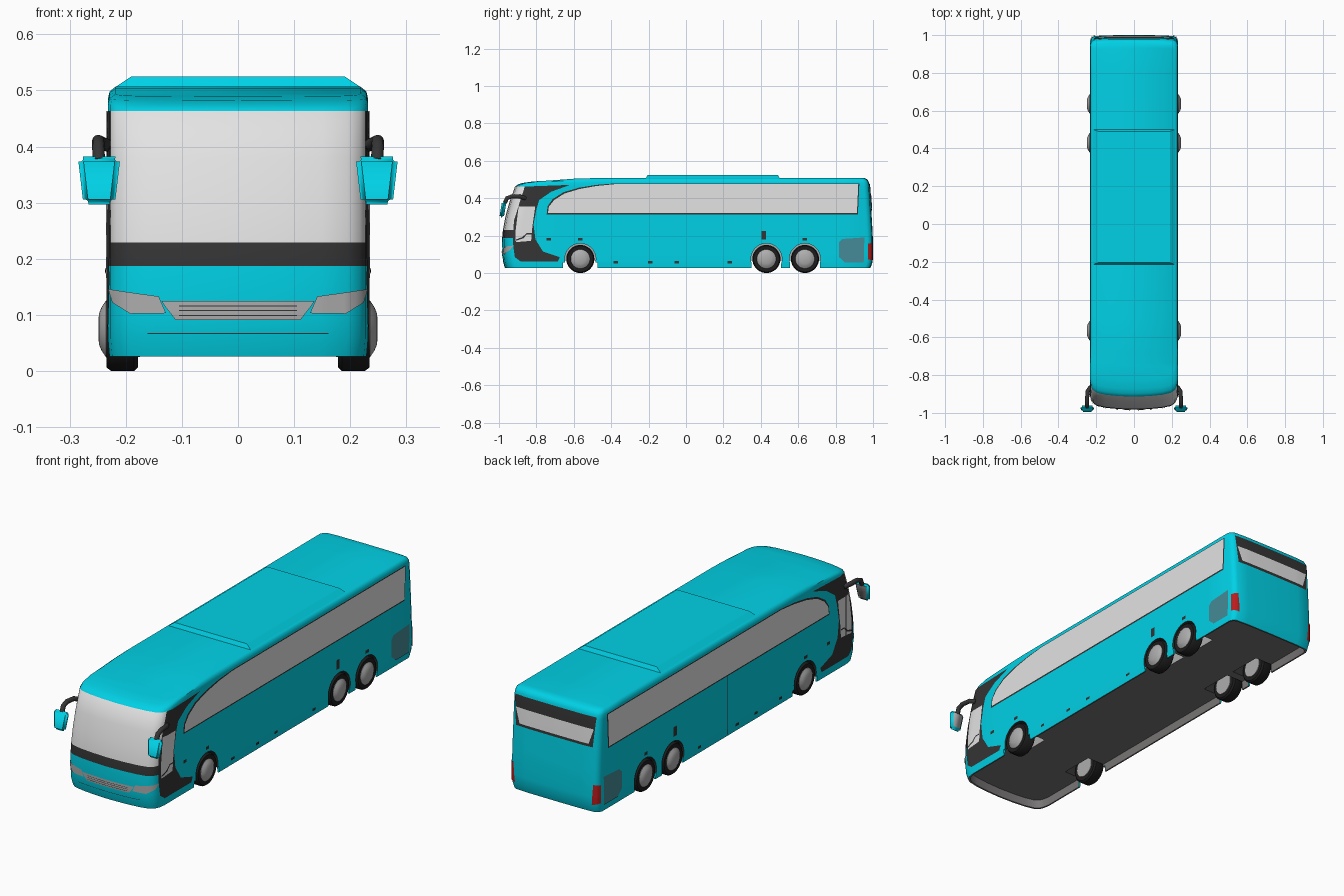
import bpy, bmesh, math
from mathutils import Vector

cube = bpy.data.objects.get("Cube")
if cube:
    bpy.data.objects.remove(cube, do_unlink=True)


def material(name, r, g, b):
    m = bpy.data.materials.new(name)
    m.diffuse_color = (r, g, b, 1)
    m.use_nodes = True
    m.node_tree.nodes["Principled BSDF"].inputs["Base Color"].default_value = (r, g, b, 1)
    return m


TEAL = material("teal paint", 0, 0.64, 0.79)
GLASS = material("pale glass", 0.77, 0.77, 0.77)
BLACK = material("black trim", 0.035, 0.035, 0.035)
FLOOR = material("underside grey", 0.19, 0.18, 0.18)
TYRE = material("tyre rubber", 0.012, 0.012, 0.012)
GREY = material("lamp grey", 0.42, 0.42, 0.42)
VENT = material("vent grey teal", 0.06, 0.26, 0.31)
RED = material("tail red", 0.5, 0.012, 0.012)


def smooth(ob, angle):
    bpy.ops.object.select_all(action="DESELECT")
    ob.select_set(True)
    bpy.context.view_layer.objects.active = ob
    bpy.ops.object.shade_smooth_by_angle(angle=math.radians(angle))


def finish(bm, name, mats, angle=40):
    me = bpy.data.meshes.new(name)
    bm.to_mesh(me)
    bm.free()
    for m in mats:
        me.materials.append(m)
    ob = bpy.data.objects.new(name, me)
    bpy.context.collection.objects.link(ob)
    smooth(ob, angle)
    return ob


def lerp(table, t):
    if t <= table[0][0]:
        return table[0][1]
    for (a, va), (b, vb) in zip(table, table[1:]):
        if t <= b:
            return va + (vb - va) * (t - a) / (b - a)
    return table[-1][1]


# Body guides: rings (height, inset, nose y, tail y) and corner rounding (x, setback)
RINGS = [(.026, .003, -.968, .986), (.06, 0, -.978, .998), (.1, 0, -.982, 1), (.187, 0, -.983, .999),
         (.229, 0, -.979, .997), (.3, 0, -.966, .993), (.38, 0, -.944, .988), (.463, 0, -.914, .982),
         (.484, 0, -.898, .979), (.498, .003, -.873, .972), (.507, .014, -.82, .957)]
RECESS = [(.066, .012, -.958, .976), (.026, .01, -.96, .978)]
NOSE = [(0, 0), (.08, .003), (.15, .01), (.195, .02), (.217, .035), (.227, .055), (.232, .085)]
TAIL = [(0, 0), (.15, .001), (.21, .005), (.224, .013), (.232, .03)]
SAG = [(-.9, .022), (-.75, .014), (-.6, .003), (-.5, 0)]
STATIONS = [-.68, -.6, -.5, -.2, .2, .5, .8]
HALF = .232
nose_y = lambda z: lerp([(r[0], r[2]) for r in RINGS], z)
tail_y = lambda z: lerp([(r[0], r[3]) for r in RINGS], z)

# Body shell from stacked rings, starting at the raised floor inside the skirts
bm = bmesh.new()
rings = []
for z, inset, front, back in RECESS + RINGS:
    k = (HALF - inset) / HALF
    half = [(x * k, front + d) for x, d in NOSE]
    half += [(HALF * k, y) for y in STATIONS]
    half += [(x * k, back - d) for x, d in reversed(TAIL)]
    outline = half + [(-x, y) for x, y in half[-2:0:-1]]
    droop = max(0, (z - .463) / .044)
    rings.append([bm.verts.new((x, y, z - droop * lerp(SAG, y))) for x, y in outline])
n, m = len(rings[0]), len(half)
for level, (low, high) in enumerate(zip(rings, rings[1:])):
    for i in range(n):
        j = (i + 1) % n
        f = bm.faces.new((low[i], low[j], high[j], high[i]))
        c = f.calc_center_median()
        if level < len(RECESS):
            f.material_index = 3
        elif c.y < -.8 and .187 < c.z < .463 and min(i, n - 1 - i) < len(NOSE) - 1:
            pillar = abs(c.x) > .228
            f.material_index = 1 if c.z > .229 and not pillar else 2
for ring, mat in ((rings[0], 3), (rings[-1], 0)):
    for i in range(m - 1):
        corners = [ring[i], ring[i + 1], ring[(n - i - 1) % n], ring[(n - i) % n]]
        f = bm.faces.new(list(dict.fromkeys(corners)))
        f.material_index = mat
bmesh.ops.recalc_face_normals(bm, faces=bm.faces)
body = finish(bm, "body_shell", [TEAL, GLASS, BLACK, FLOOR])


# Wheel arches cut into the shell, with pale inner walls and wider notches below
def cut(cutter, *mats):
    for mat in mats:
        cutter.data.materials.append(mat)
    cutter.hide_render = True
    mod = body.modifiers.new("arch", "BOOLEAN")
    mod.operation, mod.solver, mod.object = "DIFFERENCE", "EXACT", cutter
    mod.material_mode = "TRANSFER"
    bpy.context.view_layer.objects.active = body
    bpy.ops.object.modifier_apply(modifier=mod.name)
    bpy.data.objects.remove(cutter, do_unlink=True)


AXLES = [-.565, .43, .636]
for y, notch in zip(AXLES, (.186, .158, .16)):
    for s in (-1, 1):
        bpy.ops.mesh.primitive_cylinder_add(vertices=40, radius=.083, depth=.2,
                                            location=(s * .23, y, .075), rotation=(0, math.pi / 2, 0))
        arch = bpy.context.object
        for p in arch.data.polygons:
            p.material_index = int(len(p.vertices) > 4)
        cut(arch, BLACK, GREY)
        bpy.ops.mesh.primitive_cube_add(size=1, location=(s * .23, y, .027))
        bpy.context.object.scale = (.1, notch, .056)
        cut(bpy.context.object, TEAL)
smooth(body, 40)


# Thin panels that follow the curved body
def panel(name, poly, place, outward, mat, step=.02):
    bm = bmesh.new()
    bm.faces.new([bm.verts.new((u, v, 0)) for u, v in poly])
    bmesh.ops.triangulate(bm, faces=bm.faces[:])
    for axis in (0, 1):
        vals = [p[axis] for p in poly]
        for k in range(1, int((max(vals) - min(vals)) / step) + 1):
            co, no = Vector((0, 0, 0)), Vector((0, 0, 0))
            co[axis], no[axis] = min(vals) + k * step, 1
            bmesh.ops.bisect_plane(bm, geom=bm.verts[:] + bm.edges[:] + bm.faces[:],
                                   plane_co=co, plane_no=no, dist=1e-5)
    for v in bm.verts:
        v.co = place(v.co.x, v.co.y)
    bm.normal_update()
    flip = [f for f in bm.faces if f.normal.dot(Vector(outward)) < 0]
    bmesh.ops.reverse_faces(bm, faces=flip)
    return finish(bm, name, [mat])


def on_side(name, poly, mat, off=.003, step=.04, sides=(1, -1)):
    flipped = [(d, x) for x, d in NOSE]
    for s in sides:
        panel(name + ("_left" if s > 0 else "_right"), poly,
              lambda y, z: (s * (lerp(flipped, y - nose_y(z)) + off), y, z), (s, 0, 0), mat, step)


def on_front(name, poly, mat, off=.003):
    panel(name, poly, lambda x, z: (x * 1.01, nose_y(z) + lerp(NOSE, abs(x)) - off, z), (0, -1, 0), mat, .01)


def on_rear(name, poly, mat, off=.003, step=.02):
    panel(name, poly, lambda x, z: (x * 1.01, tail_y(z) - lerp(TAIL, abs(x)) + off, z), (0, 1, 0), mat, step)


def box(a, b, c, d):
    return [(a, c), (b, c), (b, d), (a, d)]


# Side windows with dark surround
on_side("window_surround", [(-.745, .313), (.919, .313), (.927, .479), (-.38, .479), (-.48, .471), (-.573, .456),
                            (-.655, .432), (-.713, .395), (-.74, .357)], BLACK, .0015, .05)
on_side("side_window", [(-.738, .32), (.914, .32), (.921, .475), (-.38, .475), (-.48, .465), (-.57, .449),
                        (-.65, .425), (-.705, .39), (-.733, .355)], GLASS, .003, .05)
on_side("cab_surround", [(-.862, .462), (-.62, .471), (-.72, .435), (-.785, .39), (-.8, .34), (-.815, .26),
                         (-.805, .18), (-.765, .115), (-.675, .085), (-.685, .062), (-.885, .062),
                         (-.915, .085), (-.926, .16), (-.92, .28)], BLACK, .002, .015)
on_side("cab_window", [(-.895, .355), (-.806, .355), (-.823, .235), (-.828, .172), (-.91, .165), (-.912, .22)],
        GLASS, .0035, .015)
on_side("cab_window_bar", [(-.91, .172), (-.87, .185), (-.85, .207), (-.826, .207), (-.826, .213),
                           (-.853, .213), (-.875, .192), (-.91, .179)], BLACK, .005, .015)
on_side("door_frame", box(-.868, -.86, .17, .355), BLACK, .005, .015, sides=(-1,))

# Side vents, hatches, marker lamps and the door seam
on_side("engine_vent", [(.85, .056), (.95, .056), (.954, .19), (.835, .182), (.818, .165), (.818, .085)], VENT)
on_side("fuel_hatch", box(.403, .428, .18, .225), BLACK)
for k, y in enumerate((-.735, -.565, .636)):
    on_side(f"upper_marker_{k}", box(y - .012, y + .012, .173, .188), BLACK)
for k, y in enumerate((-.375, -.19, -.05, .235)):
    on_side(f"lower_marker_{k}", box(y - .012, y + .012, .052, .064), BLACK)
on_side("door_seam", box(.02, .025, .035, .312), BLACK, sides=(-1,))

# Nose and tail lamps, grille and bumper seam
for s, side in ((1, "left"), (-1, "right")):
    on_front("headlamp_" + side, [(s * x, z) for x, z in
             ((.229, .146), (.19, .14), (.14, .133), (.127, .103), (.19, .102), (.222, .122))], GREY)
    on_rear("tail_lamp_" + side, [(s * x, z) for x, z in
            ((.2, .065), (.2315, .072), (.2315, .158), (.208, .162))], RED, .003, .004)
on_front("grille", [(-.135, .125), (.135, .125), (.128, .114), (.11, .091), (-.11, .091), (-.128, .114)], GREY)
for k, z in enumerate((.098, .107, .115)):
    on_front(f"grille_slat_{k}", box(-.104, .104, z, z + .002), BLACK, .005)
on_front("bumper_seam", box(-.16, .16, .066, .068), BLACK, .002)

# Rear window
on_rear("rear_window_surround", [(-.2, .335), (.2, .335), (.212, .476), (-.212, .476)], BLACK)
on_rear("rear_window", [(-.18, .348), (.18, .348), (.203, .42), (-.203, .42)], GLASS, .005)

# Roof pod
bm = bmesh.new()
bmesh.ops.create_cube(bm, size=1)
for v in bm.verts:
    top = v.co.z > 0
    v.co = (v.co.x * (.38 if top else .446), .143 + v.co.y * (.695 if top else .72), .525 if top else .503)
bmesh.ops.delete(bm, geom=[f for f in bm.faces if f.normal.z < -.9], context="FACES")
finish(bm, "roof_pod", [TEAL], 20)


# Wheels
def lathe(name, profile, s, y, mat, seg=36):
    bm = bmesh.new()
    verts = [bm.verts.new((s * x, y, .075 + r)) for x, r in profile]
    edges = [bm.edges.new(p) for p in zip(verts, verts[1:])]
    bmesh.ops.spin(bm, geom=verts + edges, cent=(0, y, .075), axis=(1, 0, 0),
                   angle=math.tau, steps=seg)
    bmesh.ops.remove_doubles(bm, verts=bm.verts, dist=1e-5)
    bmesh.ops.recalc_face_normals(bm, faces=bm.faces)
    finish(bm, name, [mat])


for k, y in enumerate(AXLES):
    for s, side in ((1, "left"), (-1, "right")):
        lathe(f"tyre_{k}_{side}", [(.178, 0), (.178, .068), (.185, .075), (.226, .075),
                                   (.234, .069), (.233, .048), (.225, 0)], s, y, TYRE)
        lathe(f"hub_{k}_{side}", [(.175, 0), (.175, .05), (.235, .051), (.243, .039), (.248, .027), (.249, 0)],
              s, y, GREY)

# Mirrors on forward arms
for s, side in ((1, "left"), (-1, "right")):
    bm = bmesh.new()
    bmesh.ops.create_cube(bm, size=1)
    for v in bm.verts:
        top = v.co.z > 0
        v.co = (s * (.2475 + v.co.x * (.076 if top else .056)),
                (-.972 if top else -.986) + v.co.y * .024, .382 if top else .297)
    bmesh.ops.recalc_face_normals(bm, faces=bm.faces)
    for f in bm.faces:
        f.material_index = int(f.calc_center_median().y > -.97)
    bmesh.ops.bevel(bm, geom=bm.edges[:], offset=.009, segments=3, affect="EDGES", material=0)
    bmesh.ops.recalc_face_normals(bm, faces=bm.faces)
    finish(bm, "mirror_" + side, [TEAL, GREY], 90)
    curve = bpy.data.curves.new("mirror_arm_" + side, "CURVE")
    curve.dimensions, curve.bevel_depth, curve.use_fill_caps = "3D", .011, True
    path = curve.splines.new("POLY")
    points = [(.228, -.86, .4), (.245, -.885, .408), (.249, -.93, .41), (.249, -.957, .4), (.248, -.968, .375)]
    path.points.add(len(points) - 1)
    for p, (x, y, z) in zip(path.points, points):
        p.co = (s * x, y, z, 1)
    curve.materials.append(BLACK)
    bpy.context.collection.objects.link(bpy.data.objects.new("mirror_arm_" + side, curve))
